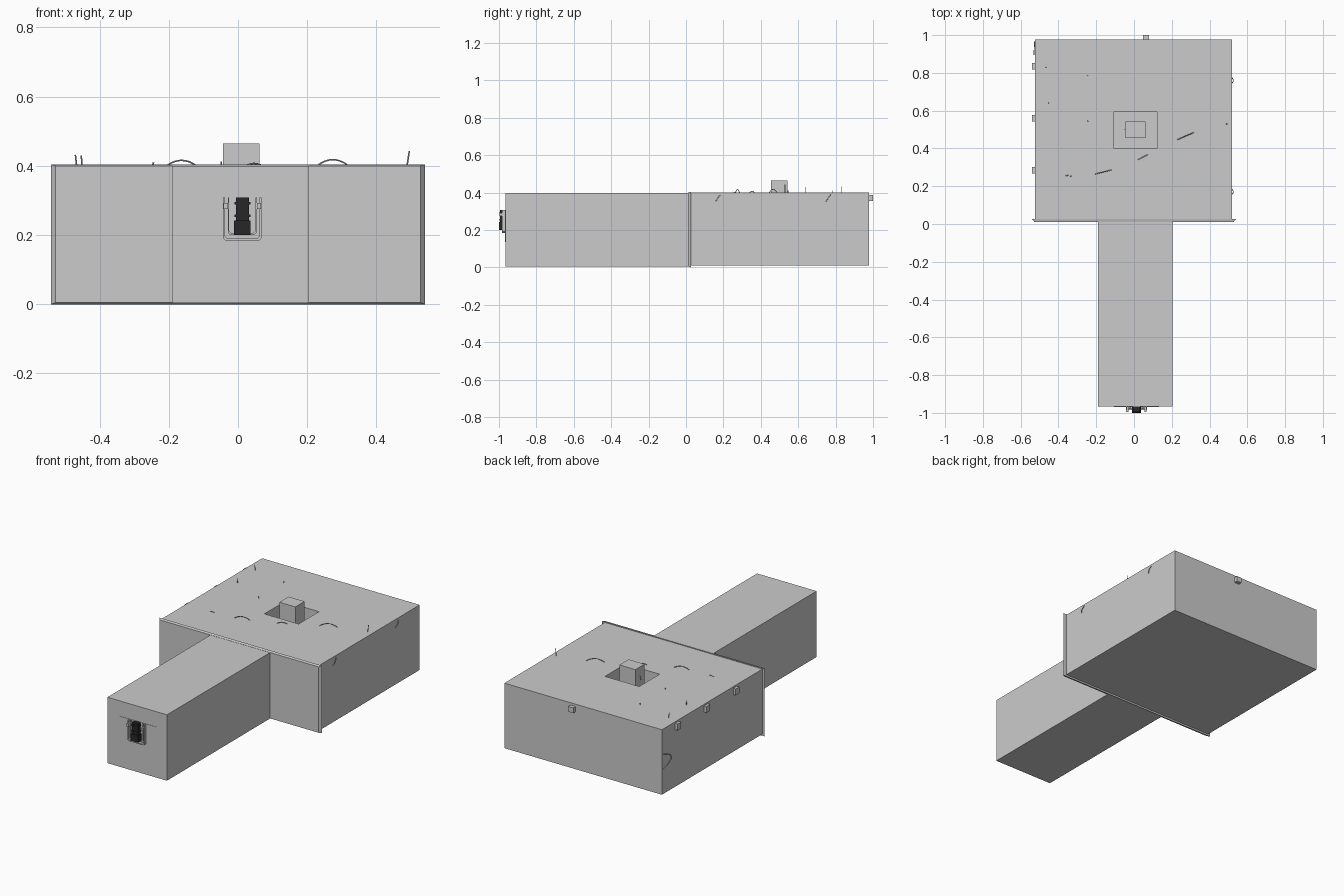
import bpy, bmesh, math
from mathutils import Vector

if "Cube" in bpy.data.objects:
    bpy.data.objects.remove(bpy.data.objects["Cube"])


def make_object(name, bm):
    bmesh.ops.recalc_face_normals(bm, faces=bm.faces)
    mesh = bpy.data.meshes.new(name)
    bm.to_mesh(mesh)
    bm.free()
    obj = bpy.data.objects.new(name, mesh)
    bpy.context.collection.objects.link(obj)
    return obj


def box(name, x, y, z, mat=None):
    bm = bmesh.new()
    bmesh.ops.create_cube(bm, size=1)
    for v in bm.verts:
        v.co = [(a + b) / 2 + c * (b - a) for c, (a, b) in zip(v.co, (x, y, z))]
    obj = make_object(name, bm)
    if mat:
        obj.data.materials.append(mat)
    return obj


def plate(name, outline, y0, y1):
    # closed x-z outline extruded along y
    bm = bmesh.new()
    face = bm.faces.new([bm.verts.new((x, y0, z)) for x, z in outline])
    out = bmesh.ops.extrude_face_region(bm, geom=[face])
    for v in out["geom"]:
        if isinstance(v, bmesh.types.BMVert):
            v.co.y = y1
    return make_object(name, bm)


def tube(name, points, radius=0.0022):
    curve = bpy.data.curves.new(name, "CURVE")
    curve.dimensions = "3D"
    curve.bevel_depth = radius
    curve.bevel_resolution = 0
    curve.use_fill_caps = True
    s = curve.splines.new("POLY")
    s.points.add(len(points) - 1)
    for p, co in zip(s.points, points):
        p.co = (*co, 1)
    obj = bpy.data.objects.new(name, curve)
    bpy.context.collection.objects.link(obj)


def arch(name, a, b, bulge, radius=0.0022):
    # parabolic arc from a to b, bowed by the bulge vector
    a, b, bulge = Vector(a), Vector(b), Vector(bulge)
    tube(name, [a.lerp(b, t / 8) + bulge * (1 - (t / 4 - 1) ** 2)
                for t in range(9)], radius)


def u_frame(name, cx, half, z0, z1, w, c, y0, y1):
    # U-shaped bracket with cut lower corners
    i = half - w
    right = [(half, z1), (half, z0 + c), (half - c, z0)]
    inner = [(i - c, z0 + w), (i, z0 + w + c), (i, z1)]
    pts = right + [(-x, z) for x, z in right[::-1]]
    pts += [(-x, z) for x, z in inner[::-1]] + inner
    return plate(name, [(cx + x, z) for x, z in pts], y0, y1)


# main room with a square well in its roof, and the pillar standing in it
room = box("room", (-0.525, 0.52), (0.018, 0.978), (0.01, 0.4))
cutter = box("well_cutter", (-0.105, 0.122), (0.4, 0.593), (0.2, 0.5))
cutter.hide_render = True
mod = room.modifiers.new("well", "BOOLEAN")
mod.object = cutter
mod.solver = "EXACT"
bpy.context.view_layer.objects.active = room
bpy.ops.object.modifier_apply(modifier=mod.name)
bpy.data.objects.remove(cutter)
box("pillar", (-0.044, 0.062), (0.455, 0.542), (0.2, 0.465))

# entrance corridor
box("corridor", (-0.19, 0.205), (-0.966, 0.02), (0.004, 0.399))

# bevelled wall plate where the corridor meets the room
wall = box("front_wall", (-0.54, 0.54), (0.01, 0.026), (0.0, 0.404))
for v in wall.data.vertices:
    if v.co.y < 0.018:
        v.co.x *= 0.527 / 0.54
        v.co.z = 0.005 if v.co.z < 0.2 else 0.4

# lamp blocks poking through the left and back walls
for i, y in enumerate((0.285, 0.56, 0.835)):
    box(f"left_block_{i}", (-0.541, -0.52), (y - 0.017, y + 0.017), (0.352, 0.39))
box("back_block", (0.047, 0.08), (0.97, 1.0), (0.354, 0.386))

# fixture at the corridor end
dark = bpy.data.materials.new("dark")
dark.diffuse_color = (0.02, 0.02, 0.02, 1)
dark.use_nodes = True
dark.node_tree.nodes["Principled BSDF"].inputs["Base Color"].default_value = dark.diffuse_color
cx = 0.0125
plate("back_panel", [(-0.107, 0.308), (0.133, 0.308), (0.133, 0.15), (0.12, 0.137),
                     (-0.094, 0.137), (-0.107, 0.15)], -0.968, -0.96)
u_frame("outer_bracket", cx, 0.056, 0.185, 0.308, 0.006, 0.006, -0.985, -0.96)
u_frame("inner_bracket", cx, 0.042, 0.2, 0.308, 0.004, 0.008, -0.978, -0.96)
for s in (-1, 1):
    x = cx + s * 0.048
    box("pivot_lug", (x - 0.006, x + 0.006), (-0.996, -0.966), (0.276, 0.292))
box("lamp_body", (cx - 0.019, cx + 0.019), (-0.994, -0.966), (0.236, 0.308), dark)
box("lamp_head", (cx - 0.024, cx + 0.024), (-1.0, -0.966), (0.2, 0.242), dark)
for z in (0.256, 0.292):
    box("lamp_band", (cx - 0.023, cx + 0.023), (-0.997, -0.966), (z - 0.004, z + 0.004), dark)

# cable loops rising through the roof
for i, (a, b, h) in enumerate([
        ((-0.207, 0.264, 0.4), (-0.12, 0.286, 0.4), 0.016),
        ((0.228, 0.446, 0.4), (0.32, 0.486, 0.4), 0.018),
        ((0.02, 0.34, 0.399), (0.072, 0.367, 0.399), 0.008),
        ((-0.365, 0.258, 0.399), (-0.33, 0.254, 0.399), 0.003)]):
    arch(f"cable_loop_{i}", a, b, (0, 0, h))

# cable tips standing on the roof
for i, (x, y, h, lean) in enumerate([
        (-0.465, 0.83, 0.032, -0.005), (-0.45, 0.64, 0.03, -0.003),
        (0.487, 0.53, 0.043, 0.008), (-0.25, 0.785, 0.01, 0.006),
        (-0.24, 0.545, 0.01, -0.006), (-0.05, 0.5, 0.012, 0.002)]):
    tube(f"cable_tip_{i}", [(x, y, 0.39), (x + lean, y, 0.4 + h)])

# cables bulging out of the side walls
for i, y in enumerate((0.17, 0.76)):
    arch(f"right_cable_{i}", (0.518, y - 0.014, 0.35), (0.518, y + 0.014, 0.39), (0.008, 0, 0))
arch("left_cable", (-0.526, 0.965, 0.16), (-0.526, 0.965, 0.25), (-0.004, -0.07, 0))
